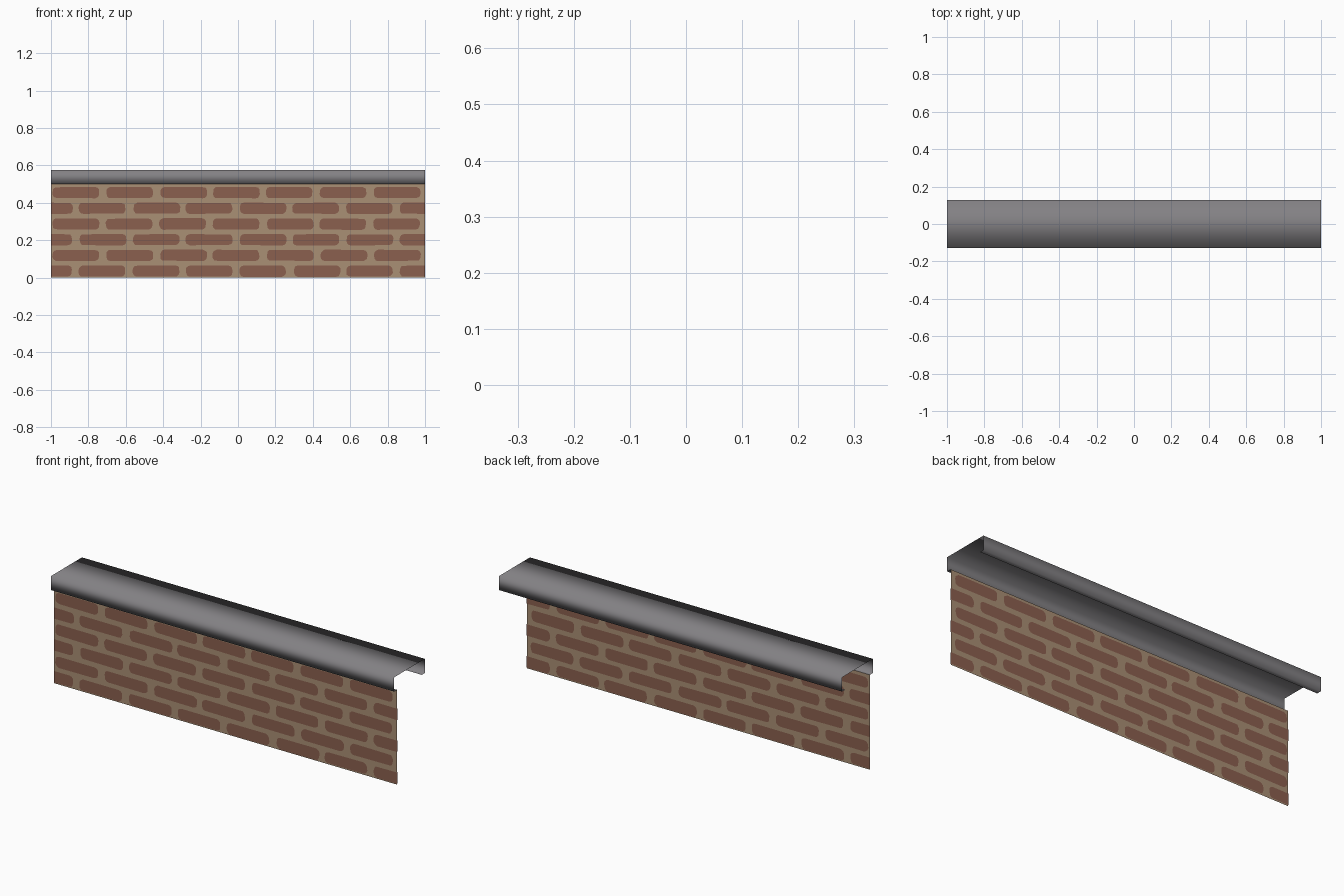
import bpy, bmesh, math, random

random.seed(4)
if "Cube" in bpy.data.objects:
    bpy.data.objects.remove(bpy.data.objects["Cube"], do_unlink=True)


def material(name, rgb):
    mat = bpy.data.materials.new(name)
    mat.use_nodes = True
    colour = (*[(c / 255) ** 2.2 for c in rgb], 1)
    mat.diffuse_color = colour
    mat.node_tree.nodes["Principled BSDF"].inputs["Base Color"].default_value = colour
    return mat


def finish(name, bm, mat, smooth=False):
    mesh = bpy.data.meshes.new(name)
    bm.to_mesh(mesh)
    bm.free()
    mesh.materials.append(mat)
    for face in mesh.polygons:
        face.use_smooth = smooth
    obj = bpy.data.objects.new(name, mesh)
    bpy.context.collection.objects.link(obj)
    return obj


def sweep(name, profile, mat, smooth=False):
    """Open sheet: a (y, z) profile stretched along the full length in x."""
    bm = bmesh.new()
    rows = [[bm.verts.new((x, y, z)) for x in (-1, 1)] for y, z in profile]
    for (a, b), (d, c) in zip(rows, rows[1:]):
        bm.faces.new((a, b, c, d))
    return finish(name, bm, mat, smooth)


mortar = material("mortar tan", (168, 142, 116))
brick = material("brick brown", (138, 96, 80))
metal = material("coping grey", (130, 128, 131))

WALL_Y, WALL_TOP = -0.103, 0.5
HALF_DEPTH, CAP_TOP = 0.128, 0.575

# Wall sheet
sweep("wall", [(WALL_Y, 0), (WALL_Y, WALL_TOP)], mortar)

# Coping: open channel with narrow turned-in flanges
front = [(WALL_Y, WALL_TOP), (-HALF_DEPTH, WALL_TOP), (-HALF_DEPTH, CAP_TOP)]
back = [(-y, z) for y, z in reversed(front)]
sweep("coping", front + back, metal, smooth=True)


def brick_outline(x0, x1, z0, z1, radius=0.022, steps=3):
    """Rounded rectangle, slightly uneven, square where it meets a wall end."""
    points = []
    corners = [(x1, z0, -90), (x1, z1, 0), (x0, z1, 90), (x0, z0, 180)]
    for x, z, start in corners:
        if abs(x) >= 1:
            points.append((x, z))
            continue
        cx = x - math.copysign(radius, x - (x0 + x1) / 2)
        cz = z - math.copysign(radius, z - (z0 + z1) / 2)
        for i in range(steps + 1):
            a = math.radians(start + 90 * i / steps)
            r = radius * random.uniform(0.9, 1.05)
            points.append((cx + r * math.cos(a), cz + r * math.sin(a)))
    return points


# Painted bricks in running bond, on both sides of the wall
bm = bmesh.new()
pitch, length, height, rows = 2 / 7, 0.25, 0.06, 6
for row in range(rows):
    z = 0.035 + row * 0.084
    shift = -0.99 if row % 2 else -1.135
    for n in range(8):
        x = shift + n * pitch + random.uniform(-0.005, 0.005)
        x0, x1 = max(x, -1), min(x + length, 1)
        if x1 - x0 < 0.05:
            continue
        outline = brick_outline(x0, x1, z - height / 2, z + height / 2)
        for side, order in ((-1, outline), (1, outline[::-1])):
            bm.faces.new([bm.verts.new((px, WALL_Y + side * 0.002, pz))
                          for px, pz in order])
finish("bricks", bm, brick)
